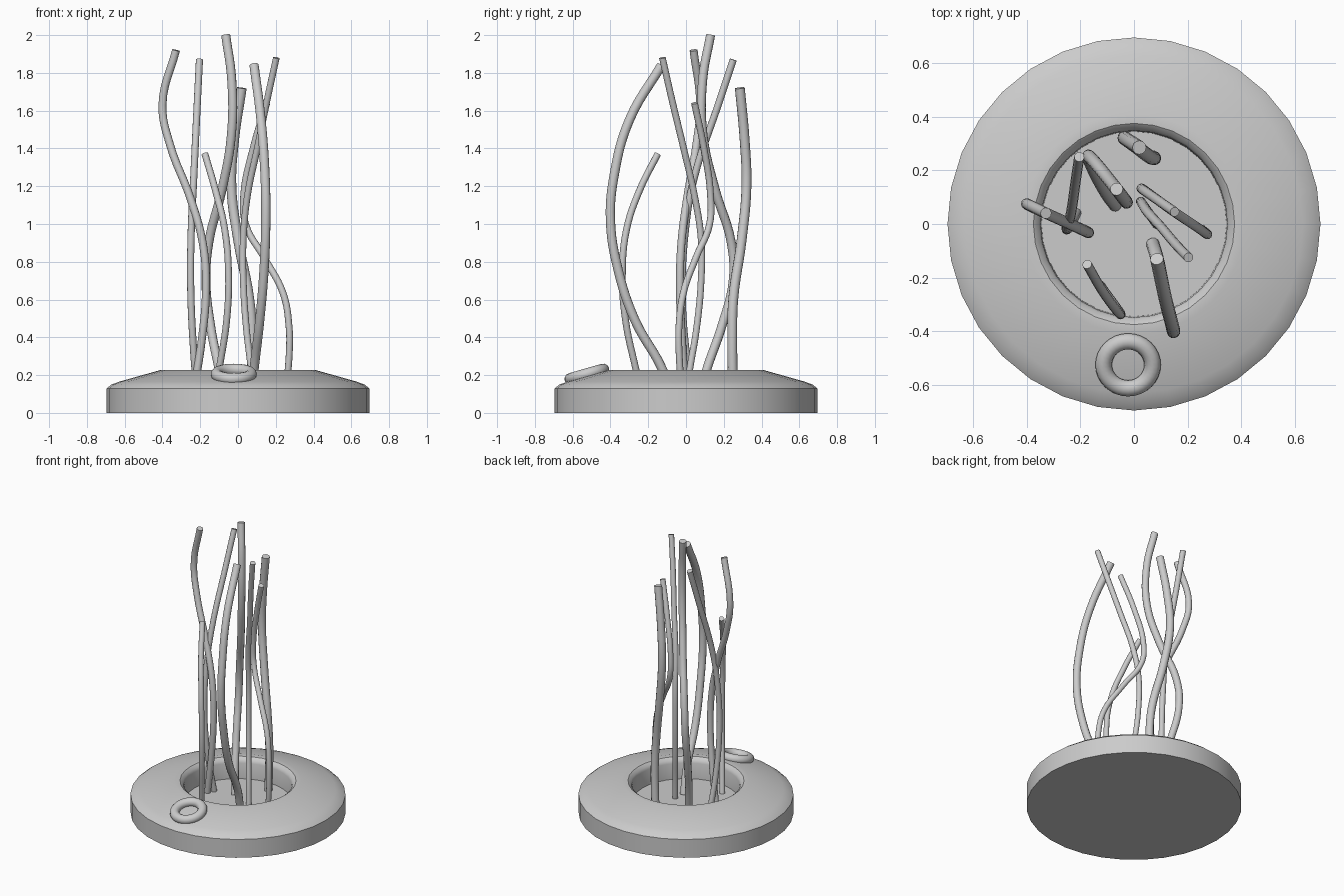
import bpy
import bmesh
import math
from mathutils import Vector, Matrix

cube = bpy.data.objects.get("Cube")
if cube:
    bpy.data.objects.remove(cube, do_unlink=True)

# Single neutral grey
grey = bpy.data.materials.new("plain_grey")
grey.use_nodes = True
GREY = (0.6, 0.6, 0.6, 1)
grey.diffuse_color = GREY
grey.node_tree.nodes["Principled BSDF"].inputs["Base Color"].default_value = GREY


def finish(obj, angle=35):
    """Assign the material and smooth everything but sharp edges."""
    obj.data.materials.clear()
    obj.data.materials.append(grey)
    bpy.ops.object.select_all(action="DESELECT")
    obj.select_set(True)
    bpy.context.view_layer.objects.active = obj
    bpy.ops.object.shade_smooth_by_angle(angle=math.radians(angle))


def lathe(name, profile, segments=32):
    """Revolve a radius/height profile around z."""
    bm = bmesh.new()
    verts = [bm.verts.new((r, 0, z)) for r, z in profile]
    edges = [bm.edges.new(pair) for pair in zip(verts, verts[1:])]
    bmesh.ops.spin(bm, geom=verts + edges, cent=(0, 0, 0), axis=(0, 0, 1),
                   angle=math.tau, steps=segments, use_duplicate=False)
    bmesh.ops.remove_doubles(bm, verts=bm.verts[:], dist=0.0005)
    bmesh.ops.recalc_face_normals(bm, faces=bm.faces[:])
    mesh = bpy.data.meshes.new(name)
    bm.to_mesh(mesh)
    bm.free()
    obj = bpy.data.objects.new(name, mesh)
    bpy.context.collection.objects.link(obj)
    finish(obj)
    return obj


def strand(name, radius, points):
    """Round rod swept along a smooth path, with flat ends."""
    curve = bpy.data.curves.new(name, "CURVE")
    curve.dimensions = "3D"
    curve.bevel_depth = radius
    curve.bevel_resolution = 4
    curve.resolution_u = 6
    curve.use_fill_caps = True
    spline = curve.splines.new("BEZIER")
    spline.bezier_points.add(len(points) - 1)
    for bp, co in zip(spline.bezier_points, points):
        bp.co = Vector(co)
        bp.handle_left_type = bp.handle_right_type = "AUTO"
    obj = bpy.data.objects.new(name, curve)
    bpy.context.collection.objects.link(obj)
    bpy.ops.object.select_all(action="DESELECT")
    obj.select_set(True)
    bpy.context.view_layer.objects.active = obj
    bpy.ops.object.convert(target="MESH")
    finish(bpy.context.view_layer.objects.active, 50)


# Dish base with a sloped shoulder and a recessed floor
FLOOR = 0.08
lathe("dish_base", [(0, 0), (0.695, 0), (0.695, 0.13), (0.67, 0.15), (0.63, 0.165),
                    (0.41, 0.227), (0.375, 0.226), (0.355, 0.21), (0.348, 0.19),
                    (0.345, FLOOR), (0, FLOOR)])

# Small ring lying on the front slope
bpy.ops.mesh.primitive_torus_add(major_radius=0.091, minor_radius=0.031,
                                 major_segments=32, minor_segments=12)
ring = bpy.context.object
ring.name = "slope_ring"
ring.data.transform(Matrix.Translation((-0.022, -0.525, 0.205))
                    @ Matrix.Rotation(math.radians(16), 4, "X"))
finish(ring, 60)

# Wavy rods, each listed from tip to floor
strand("left_rod", 0.021, [
    (-.328, .04, 1.92), (-.40, .075, 1.63), (-.36, .055, 1.42), (-.25, .005, 1.13),
    (-.185, -.025, .89), (-.17, -.032, .65), (-.19, -.022, .4), (-.24, 0, FLOOR)])
strand("left_back_rod", 0.019, [
    (-.204, .25, 1.87), (-.215, .177, 1.65), (-.235, .04, 1.23),
    (-.248, -.005, .95), (-.25, -.02, .65), (-.235, .0, .33), (-.215, .04, FLOOR)])
strand("tallest_rod", 0.024, [
    (-.065, .13, 2.0), (-.033, .088, 1.76), (-.035, .09, 1.47), (-.085, .155, 1.18),
    (-.155, .24, .9), (-.17, .25, .7), (-.145, .19, .46), (-.1, .11, .23), (-.07, .07, FLOOR)])
strand("back_rod", 0.026, [
    (.02, .285, 1.72), (-.02, .31, 1.45), (-.035, .32, 1.2), (.0, .295, .92),
    (.06, .25, .6), (.075, .245, .4), (.065, .25, FLOOR)])
strand("front_rod", 0.025, [
    (.085, -.13, 1.84), (.122, -.3, 1.55), (.143, -.38, 1.26), (.147, -.4, 1.02),
    (.138, -.36, .76), (.115, -.27, .49), (.085, -.125, .23), (.07, -.075, FLOOR)])
strand("slim_rod", 0.018, [
    (.203, -.125, 1.88), (.155, -.075, 1.66), (.1, -.01, 1.39), (.05, .045, 1.15),
    (.028, .08, .92), (.028, .08, .7), (.045, .055, .44), (.07, .02, .23), (.085, .0, FLOOR)])
strand("short_rod", 0.018, [
    (-.175, -.15, 1.37), (-.12, -.245, 1.18), (-.07, -.315, .97), (-.05, -.337, .73),
    (-.06, -.32, .49), (-.1, -.265, .23), (-.125, -.23, FLOOR)])
strand("right_rod", 0.018, [
    (.152, .045, 1.64), (.08, .095, 1.4), (.03, .13, 1.15), (.04, .125, 1.0),
    (.14, .052, .82), (.24, -.015, .63), (.27, -.037, .46), (.272, -.037, .33), (.25, -.02, FLOOR)])
